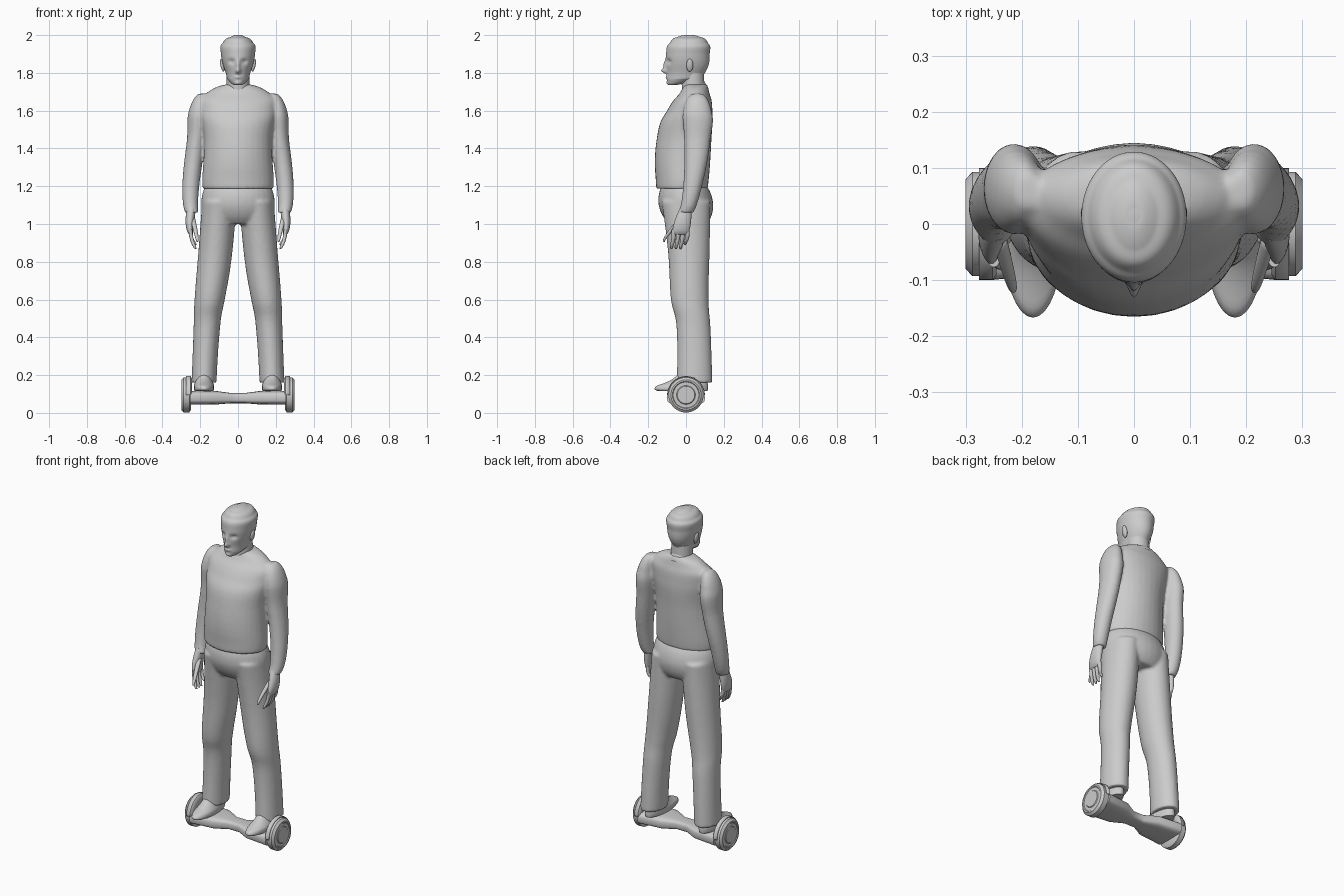
import bpy, bmesh
from math import sin, cos, pi, tau, exp, radians, copysign
from mathutils import Vector, Matrix

cube = bpy.data.objects.get("Cube")
if cube:
    bpy.data.objects.remove(cube)

grey = bpy.data.materials.new("plain_grey")
grey.use_nodes = True
tone = (.6, .6, .6, 1)
grey.diffuse_color = tone
grey.node_tree.nodes["Principled BSDF"].inputs["Base Color"].default_value = tone
SIDES = {"left": 1, "right": -1}


def spline(rows, steps):
    """Yield smoothly interpolated rows that pass through the given ones."""
    rows = [Vector(row) for row in rows]
    padded = [rows[0]] + rows + [rows[-1]]
    for before, start, end, after in zip(padded, padded[1:], padded[2:], padded[3:]):
        leaving, arriving = (end - before) / 2, (after - start) / 2
        for step in range(steps):
            t = step / steps
            into = start + leaving * t
            back = end - arriving * (1 - t)
            ease = t * t * (3 - 2 * t)
            yield into.lerp(back, ease)
    yield rows[-1]


def rounded(value, power):
    """Square off a sine or cosine for superellipse sections."""
    return copysign(abs(value) ** (2 / power), value)


def bridge(bm, rings, closed):
    """Join neighbouring rings or strips of vertices with quads."""
    for low, high in zip(rings, rings[1:]):
        first = 0 if closed else 1
        for i in range(first, len(low)):
            bm.faces.new((low[i - 1], low[i], high[i], high[i - 1]))


def loft(bm, rows, side=1, segments=32, power=2, steps=6, along_x=False):
    """Skin sections given as position, centre and the two radii.
    Sections with a single centre value stay on the middle plane."""
    rows = [row if len(row) > 4 else (row[0], 0, *row[1:]) for row in rows]
    rings = []
    for pos, mid_u, mid_v, rad_u, rad_v in (rows if steps == 1 else spline(rows, steps)):
        ring = []
        for i in range(segments):
            angle = tau * i / segments
            u = mid_u + rad_u * rounded(cos(angle), power)
            v = mid_v + rad_v * rounded(sin(angle), power)
            x, y, z = (pos, u, v) if along_x else (u, v, pos)
            ring.append(bm.verts.new((x * side, y, z)))
        rings.append(ring)
    bridge(bm, rings, closed=True)
    bm.faces.new(rings[0])
    bm.faces.new(rings[-1])


def finish(name, bm, blend=False, thickness=0, sharp=60):
    """Turn the mesh into a shaded object; blend melts overlapping pieces together."""
    bmesh.ops.recalc_face_normals(bm, faces=bm.faces)
    mesh = bpy.data.meshes.new(name)
    bm.to_mesh(mesh)
    bm.free()
    mesh.materials.append(grey)
    obj = bpy.data.objects.new(name, mesh)
    bpy.context.collection.objects.link(obj)
    bpy.ops.object.select_all(action="DESELECT")
    obj.select_set(True)
    bpy.context.view_layer.objects.active = obj
    bpy.ops.object.shade_smooth_by_angle(angle=radians(sharp))
    if thickness:
        obj.modifiers.new("thickness", "SOLIDIFY").thickness = thickness
    if blend:
        remesh = obj.modifiers.new("blend", "REMESH")
        remesh.mode = "VOXEL"
        remesh.voxel_size = .009
        remesh.use_smooth_shade = True
        soften = obj.modifiers.new("soften", "SMOOTH")
        soften.iterations = 4


# Sweater: body and sleeves blended together
bm = bmesh.new()
loft(bm, [(1.19, -.02, .18, .13), (1.23, -.02, .19, .14), (1.45, -.01, .18, .145),
          (1.6, .02, .2, .12), (1.69, .045, .17, .08), (1.74, .05, .06, .06)])
for side in SIDES.values():
    loft(bm, [(1.69, .19, .06, .02, .03), (1.6, .21, .06, .05, .075), (1.45, .22, .06, .05, .07),
              (1.2, .25, .035, .045, .05), (1.06, .245, 0, .035, .04)], side)
finish("sweater", bm, blend=True)

# Trousers: hips and legs blended together
bm = bmesh.new()
loft(bm, [(1.21, -.01, .17, .115), (1.1, 0, .195, .145), (1, .01, .16, .1)])
for side in SIDES.values():
    loft(bm, [(1.12, .1, 0, .09, .13), (.85, .12, .015, .09, .11), (.6, .15, .02, .08, .1),
              (.45, .165, .04, .07, .09), (.16, .18, .045, .066, .095)], side)
finish("trousers", bm, blend=True)

# Head, with the face pushed out and in by soft bumps
bm = bmesh.new()
loft(bm, [(1.735, -.07, .02, .02), (1.76, -.03, .05, .07), (1.8, 0, .065, .1), (1.9, .01, .09, .115),
          (1.96, .015, .08, .1), (1.99, .015, .04, .06), (2, .015, .01, .01)],
     segments=96, steps=14)
nose = (0, 1.81, .026, .013, .014)
nose_bridge = (0, 1.84, .015, .011, .026)
eye_socket = (.034, 1.86, -.013, .017, .012)
lips = (0, 1.777, .007, .02, .008)
chin = (0, 1.745, .007, .02, .01)
for vert in bm.verts:
    if vert.co.y < 0:
        for across, height, push, width, tall in (nose, nose_bridge, eye_socket, lips, chin):
            dx = (abs(vert.co.x) - across) / width
            dz = (vert.co.z - height) / tall
            vert.co.y -= push * exp(-dx * dx - dz * dz)
finish("head", bm, sharp=80)

# Neck
bm = bmesh.new()
loft(bm, [(1.67, .04, .06, .06), (1.8, .035, .06, .06)])
finish("neck", bm)

# Ears
for label, side in SIDES.items():
    bm = bmesh.new()
    place = Matrix.Translation((side * .083, .02, 1.84))
    lean = Matrix.Rotation(side * .2, 4, "Y")
    size = Matrix.Diagonal((.01, .018, .035, 1))
    bmesh.ops.create_uvsphere(bm, u_segments=16, v_segments=12, radius=1, matrix=place @ lean @ size)
    finish(label + "_ear", bm)

# Folded shirt collar, open at the front with two hanging points
bm = bmesh.new()
strips = []
count = 36
for i in range(count + 1):
    angle = (2 * i / count - 1) * (pi - .2)
    across, back = sin(angle), cos(angle)
    crease = 1.72 + .03 * back
    point = max(0, abs(angle) / pi - .6)
    strip = [(.058, crease - .012), (.064, crease), (.085, crease - .036 - .03 * point)]
    verts = [bm.verts.new((r * across, .036 + r * back, z)) for r, z in strip]
    verts[-1].co.x += copysign(point, angle) * .09
    verts[-1].co.y -= point * .06
    strips.append(verts)
bridge(bm, strips, closed=False)
finish("shirt_collar", bm, thickness=.006)

# Hands: palm, four fingers and a thumb
for label, side in SIDES.items():
    bm = bmesh.new()
    loft(bm, [(1.09, .246, 0, .024, .03), (1, .255, -.02, .022, .045), (.945, .25, -.03, .01, .04)], side)
    for finger in range(4):
        y = .006 - .024 * finger
        tip = .87 + .02 * (finger == 0)
        loft(bm, [(.97, .25, y, .01, .011), (.93, .247, y, .01, .011),
                  (tip + .01, .23, y - .01, .008, .008), (tip, .222, y - .01, .002, .002)], side, segments=12)
    loft(bm, [(1.03, .24, -.025, .013, .016), (.94, .22, -.1, .01, .01), (.905, .216, -.115, .003, .003)],
         side, segments=12)
    finish(label + "_hand", bm)

# Shoes
for label, side in SIDES.items():
    bm = bmesh.new()
    loft(bm, [(.117, .18, -.02, .05, .134), (.142, .18, -.02, .053, .137),
              (.18, .18, .02, .044, .09), (.25, .18, .045, .036, .056)], side)
    finish(label + "_shoe", bm)

# Board: two flared halves meeting at a narrow waist
bm = bmesh.new()
flare = [(.035, .078, .046, .027), (.11, .08, .085, .035), (.255, .08, .1, .037)]
mirrored = [(-x, *section) for x, *section in reversed(flare)]
loft(bm, mirrored + flare, power=3.5, steps=1, along_x=True)
finish("board_body", bm, sharp=30)

for label, side in SIDES.items():
    # Wheel with a raised hub
    bm = bmesh.new()
    axle = .095
    tread = [(.25, .08), (.258, .093), (.288, .093), (.3, .08), (.3, .072), (.296, .068), (.296, .05), (.3, .046)]
    loft(bm, [(x, axle, radius, radius) for x, radius in tread], side, segments=48, steps=1, along_x=True)
    finish(label + "_wheel", bm, sharp=35)

    # Fender arching over the wheel
    bm = bmesh.new()
    arches = []
    for x, radius in ((.243, .05), (.245, .09), (.252, .1), (.276, .1)):
        turns = [pi * i / count for i in range(count + 1)]
        arches.append([bm.verts.new((x * side, radius * cos(turn), axle + radius * sin(turn))) for turn in turns])
    bridge(bm, arches, closed=False)
    finish(label + "_fender", bm, thickness=.005, sharp=35)
